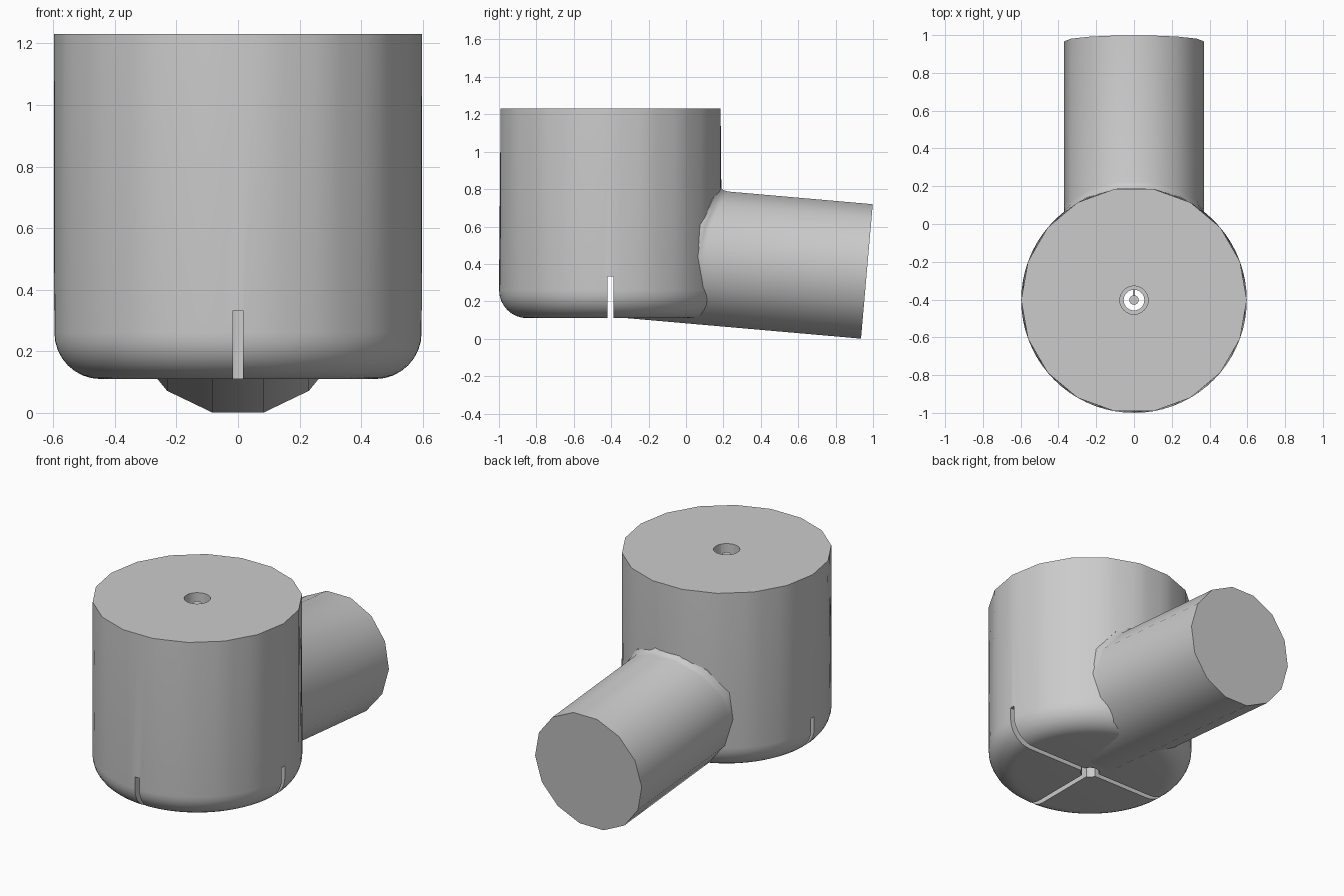
import bpy, bmesh, math
from mathutils import Vector

cube = bpy.data.objects.get("Cube")
if cube:
    bpy.data.objects.remove(cube)

grey = bpy.data.materials.new("plain grey")
grey.use_nodes = True
grey.diffuse_color = (0.6, 0.6, 0.6, 1)
grey.node_tree.nodes["Principled BSDF"].inputs["Base Color"].default_value = (0.6, 0.6, 0.6, 1)

CY, R = -0.403, 0.597          # body centre and radius
BOTTOM, TOP = 0.11, 1.23
FILLET = 0.15


def make_object(name, bm):
    bmesh.ops.recalc_face_normals(bm, faces=bm.faces)
    mesh = bpy.data.meshes.new(name)
    bm.to_mesh(mesh)
    bm.free()
    mesh.materials.append(grey)
    obj = bpy.data.objects.new(name, mesh)
    bpy.context.collection.objects.link(obj)
    return obj


def loft(name, rings):
    """Closed solid through rings of points with equal counts."""
    bm = bmesh.new()
    loops = [[bm.verts.new(p) for p in ring] for ring in rings]
    n = len(loops[0])
    for a, b in zip(loops, loops[1:]):
        for i in range(n):
            j = (i + 1) % n
            bm.faces.new((a[i], a[j], b[j], b[i]))
    bm.faces.new(loops[0][::-1])
    bm.faces.new(loops[-1])
    return make_object(name, bm)


def circle(r, z, n):
    turn = math.tau / n
    return [(r * math.cos(i * turn), CY + r * math.sin(i * turn), z) for i in range(n)]


def box(name, lo, hi):
    return loft(name, [[(lo[0], lo[1], z), (hi[0], lo[1], z), (hi[0], hi[1], z), (lo[0], hi[1], z)]
                       for z in (lo[2], hi[2])])


def select_only(obj):
    bpy.ops.object.select_all(action='DESELECT')
    obj.select_set(True)
    bpy.context.view_layer.objects.active = obj


def smooth(obj):
    select_only(obj)
    bpy.ops.object.shade_smooth_by_angle(angle=math.radians(35))


def cut(obj, cutter):
    mod = obj.modifiers.new("cut", 'BOOLEAN')
    mod.operation, mod.solver, mod.object = 'DIFFERENCE', 'EXACT', cutter
    select_only(obj)
    bpy.ops.object.modifier_apply(modifier=mod.name)
    bpy.data.objects.remove(cutter)


# Body: round rolled base that rises to an 18-sided top rim
SEGS, SIDES = 72, 18
rings = []
for k in range(9):
    a = k / 8 * math.pi / 2
    rings.append(circle(R - FILLET + FILLET * math.sin(a), BOTTOM + FILLET * (1 - math.cos(a)), SEGS))
half = math.pi / SIDES
rim = []
for i in range(SEGS):
    a = i * math.tau / SEGS
    r = R * math.cos(half) / math.cos(a % (2 * half) - half)
    rim.append((r * math.cos(a), CY + r * math.sin(a), TOP))
rings.append(rim)
body = loft("body", rings)

# Central bore with a counterbore, and the slots across the base
cut(body, loft("bore_cutter", [circle(0.055, z, 24) for z in (0, 1.4)]))
cut(body, loft("counterbore_cutter", [circle(0.075, z, 24) for z in (1.16, 1.4)]))
W = 0.016
cut(body, box("cross_slot_cutter", (-1, CY - W, 0), (1, CY + W, 0.333)))
cut(body, box("front_slot_cutter", (-W, -1.2, 0), (W, CY, 0.333)))
smooth(body)

# Pin in the bore, held by a thin rib
pin = loft("pin", [circle(0.025, z, 16) for z in (0.36, 1.2)])
smooth(pin)
box("pin_rib", (-0.004, CY + 0.02, 0.36), (0.004, CY + 0.06, 1.14))

# Side pipe: slightly drooping, 14-sided, flared where its upper half meets the body
PR, N = 0.37, 14
tilt = math.radians(5)
axis = Vector((0, math.cos(tilt), -math.sin(tilt)))
up = Vector((0, math.sin(tilt), math.cos(tilt)))
end = Vector((0, 0.967, 0.36))


def pipe_point(t, r, s):
    return end + Vector((r * math.cos(t), 0, 0)) + up * (r * math.sin(t)) + axis * s


pipe_rings = [[], [], [], [], []]
for i in range(N):
    t = i * math.tau / N
    lift = min(1, max(0, 2 * math.sin(t)))
    wall = CY + math.sqrt(R * R - (PR * math.cos(t)) ** 2)
    joint = (wall - pipe_point(t, PR, 0).y) / axis.y
    pipe_rings[0].append(pipe_point(t, PR, -1.27))
    for ring, flare, out in ((1, 0.025, -0.008), (2, 0.006, 0.01), (3, 0, 0.035)):
        pipe_rings[ring].append(pipe_point(t, PR + flare * lift, joint + out))
    pipe_rings[4].append(pipe_point(t, PR, 0))
pipe = loft("side_pipe", pipe_rings)
smooth(pipe)
